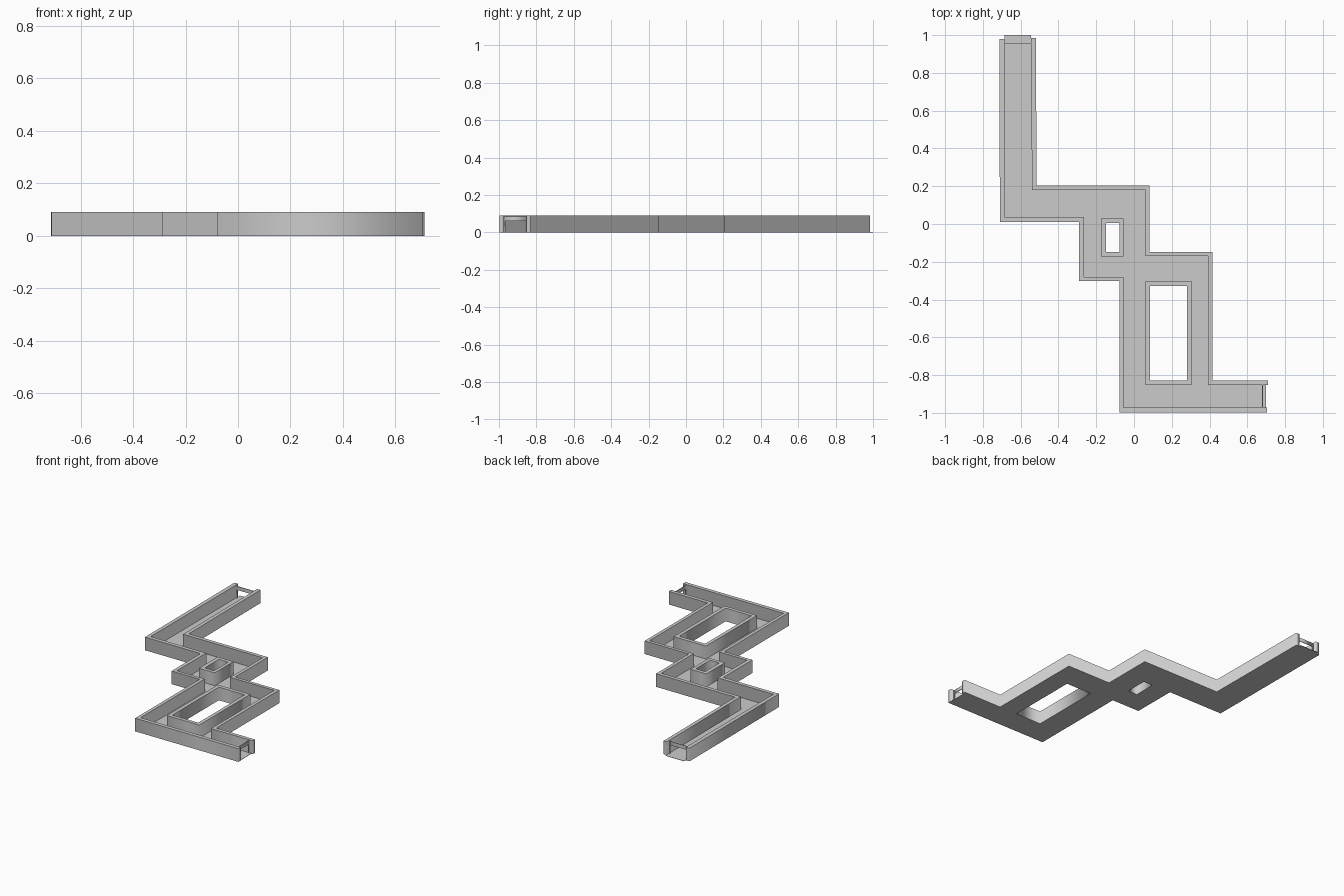
import bpy

if "Cube" in bpy.data.objects:
    bpy.data.objects.remove(bpy.data.objects["Cube"])

H = 0.09


def slab(name, loops, z0, z1):
    """Extrude closed 2D outlines (extra loops become holes) from z0 to z1."""
    cu = bpy.data.curves.new(name, 'CURVE')
    cu.dimensions = '2D'
    cu.fill_mode = 'BOTH'
    cu.extrude = (z1 - z0) / 2
    for loop in loops:
        sp = cu.splines.new('POLY')
        sp.points.add(len(loop) - 1)
        for p, (x, y) in zip(sp.points, loop):
            p.co = (x, y, 0, 1)
        sp.use_cyclic_u = True
    ob = bpy.data.objects.new(name, cu)
    ob.location.z = (z0 + z1) / 2
    bpy.context.collection.objects.link(ob)
    bpy.ops.object.select_all(action='DESELECT')
    ob.select_set(True)
    bpy.context.view_layer.objects.active = ob
    bpy.ops.object.convert(target='MESH')
    return bpy.context.object


def rect(x0, x1, y0, y1):
    return [(x0, y0), (x1, y0), (x1, y1), (x0, y1)]


# West / south side wall
w_out = [(-0.713, 0.98), (-0.71, 0.01), (-0.29, 0.01), (-0.29, -0.302),
         (-0.078, -0.302), (-0.078, -0.998), (0.703, -0.998)]
w_in = [(-0.685, 0.98), (-0.685, 0.036), (-0.265, 0.036), (-0.265, -0.28),
        (-0.055, -0.28), (-0.055, -0.972), (0.703, -0.972)]
slab("west_wall", [w_out + w_in[::-1]], 0, H)

# East / north side wall
e_out = [(-0.52, 0.985), (-0.515, 0.205), (0.083, 0.205), (0.083, -0.148),
         (0.416, -0.148), (0.416, -0.828), (0.71, -0.828)]
e_in = [(-0.545, 0.985), (-0.54, 0.18), (0.06, 0.18), (0.06, -0.17),
        (0.393, -0.17), (0.393, -0.853), (0.71, -0.853)]
slab("east_wall", [e_out + e_in[::-1]], 0, H)

# Walls around the two light wells
small = rect(-0.175, -0.055, -0.172, 0.03)
large = rect(0.06, 0.305, -0.853, -0.302)
slab("small_well_wall", [small, rect(-0.148, -0.078, -0.148, 0.005)], 0, H)
slab("large_well_wall", [large, rect(0.085, 0.28, -0.828, -0.328)], 0, H)

# Corridor floor, running slightly past the walls at the north end
floor = ([(-0.685, 1.0)] + w_in[1:-1] + [(0.70, -0.972), (0.70, -0.853)]
         + e_in[1:-1][::-1] + [(-0.545, 1.0)])
slab("floor", [floor, small, large], 0, 0.002)

# Thin door frames across both open ends: lintel and two posts
for name, c, lo, hi, along_x in (("north", 0.957, -0.685, -0.545, True),
                                 ("east", 0.68, -0.972, -0.853, False)):
    for part, a, b, z0, z1 in (("lintel", lo, hi, 0.06, 0.085),
                               ("post_a", lo, lo + 0.008, 0, 0.085),
                               ("post_b", hi - 0.008, hi, 0, 0.085)):
        r = (rect(a, b, c - 0.002, c + 0.002) if along_x
             else rect(c - 0.002, c + 0.002, a, b))
        slab(f"{name}_door_{part}", [r], z0, z1)
